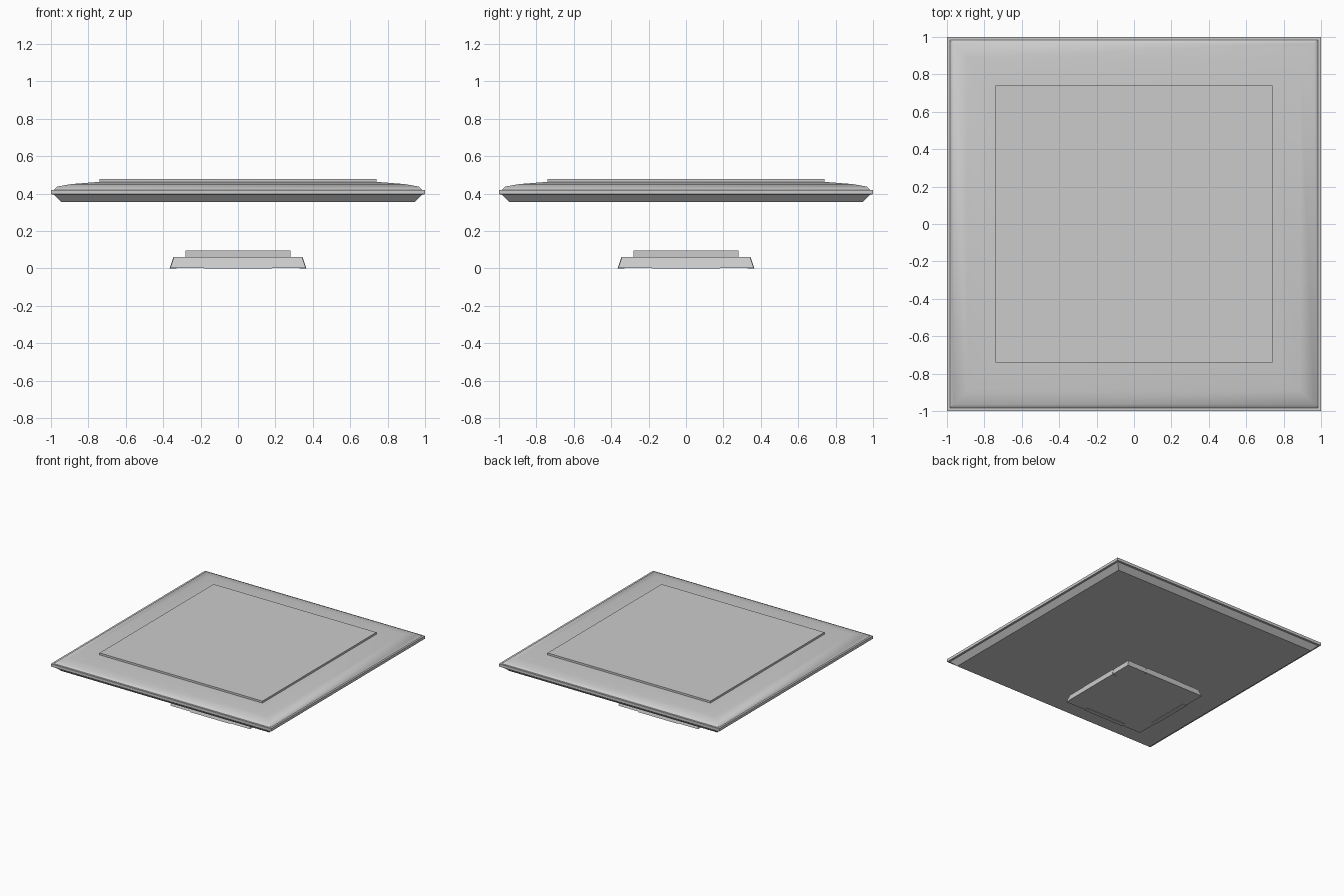
import bpy, bmesh, math

if "Cube" in bpy.data.objects:
    bpy.data.objects.remove(bpy.data.objects["Cube"])


def square_loft(name, profile):
    """Stack square rings (half width, z) into a closed solid."""
    bm = bmesh.new()
    rings = [[bm.verts.new((sx * h, sy * h, z))
              for sx, sy in ((-1, -1), (1, -1), (1, 1), (-1, 1))]
             for h, z in profile]
    bm.faces.new(rings[0][::-1])
    bm.faces.new(rings[-1])
    for a, b in zip(rings, rings[1:]):
        for i in range(4):
            j = (i + 1) % 4
            bm.faces.new((a[i], a[j], b[j], b[i]))
    return finish(name, bm)


def finish(name, bm):
    bmesh.ops.recalc_face_normals(bm, faces=bm.faces[:])
    mesh = bpy.data.meshes.new(name)
    bm.to_mesh(mesh)
    bm.free()
    ob = bpy.data.objects.new(name, mesh)
    bpy.context.collection.objects.link(ob)
    return ob


# Floating slab: chamfered underside, projecting rim, softly crowned top
slab = square_loft("slab", [
    (0.945, 0.355), (0.985, 0.395), (1.0, 0.397), (1.0, 0.42),
    (0.985, 0.42), (0.965, 0.438), (0.89, 0.451), (0.74, 0.463)])
bpy.context.view_layer.objects.active = slab
slab.select_set(True)
bpy.ops.object.shade_smooth_by_angle(angle=math.radians(35))
slab.select_set(False)

# Raised flat panel on the slab
square_loft("top_panel", [(0.74, 0.46), (0.74, 0.479)])

# Tapered foot with a smaller block on top
square_loft("base_foot", [(0.362, 0.003), (0.343, 0.06)])
square_loft("base_block", [(0.28, 0.055), (0.28, 0.095)])

# Slightly proud trapezoid panel in the middle of each foot side
bm = bmesh.new()
rows = []
for y in (-0.33, None):
    for z, half, front in ((0.0, 0.183, -0.366), (0.06, 0.168, -0.346)):
        for s in (-1, 1):
            rows.append(bm.verts.new((s * half, y or front, z)))
for f in ((0, 1, 3, 2), (4, 5, 7, 6), (0, 1, 5, 4),
          (2, 3, 7, 6), (0, 2, 6, 4), (1, 3, 7, 5)):
    bm.faces.new([rows[i] for i in f])
panel = finish("foot_panel_1", bm)
for k in range(1, 4):
    copy = panel.copy()
    copy.name = f"foot_panel_{k + 1}"
    copy.rotation_euler.z = k * math.pi / 2
    bpy.context.collection.objects.link(copy)
